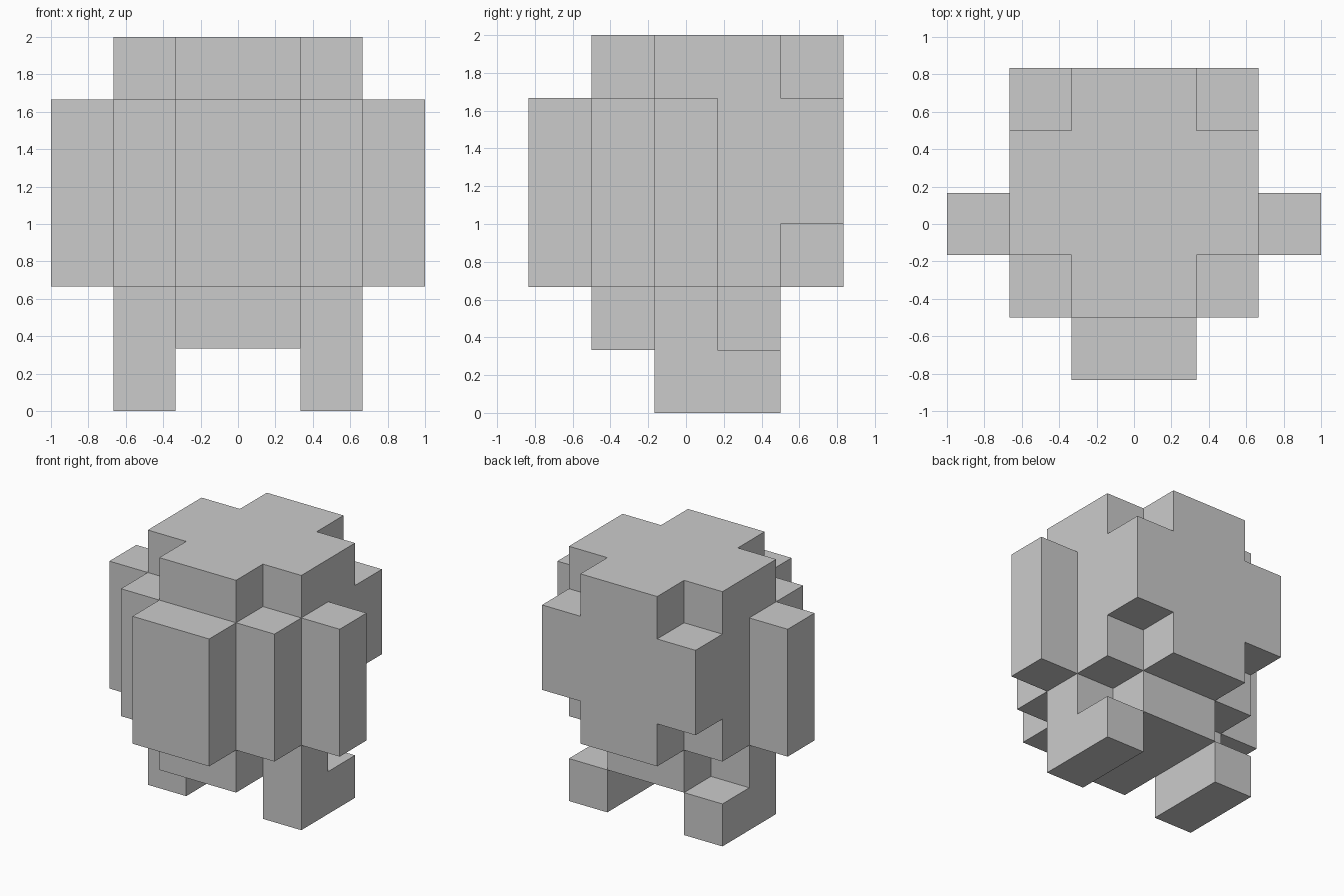
import bpy, bmesh
from itertools import product

if "Cube" in bpy.data.objects:
    bpy.data.objects.remove(bpy.data.objects["Cube"])

U = 1 / 3  # size of one block

# Parts as block ranges (x0, x1, y0, y1, z0, z1), centred on x = 0;
# x cells -3..3, y cells 0..5 (front to back), z cells 0..6
PARTS = {
    "body": [(-2, 2, 2, 4, 2, 6), (-1, 1, 1, 2, 2, 6)],
    "hips": [(-1, 1, 1, 4, 1, 2)],
    "front_plate": [(-1, 1, 0, 1, 2, 5)],
    "back_panel": [(-1, 1, 4, 5, 2, 6), (-2, 2, 4, 5, 3, 5)],
}
# Parts repeated on both sides
SIDES = {
    "front_corner": [(1, 2, 1, 2, 2, 5)],
    "arm": [(2, 3, 2, 3, 2, 5)],
    "leg": [(1, 2, 2, 4, 0, 1), (1, 2, 2, 3, 1, 2)],
}
for name, boxes in SIDES.items():
    PARTS["right_" + name] = boxes
    PARTS["left_" + name] = [(-b[1], -b[0]) + b[2:] for b in boxes]


def cells(boxes):
    return {c for b in boxes for c in product(range(b[0], b[1]), range(b[2], b[3]), range(b[4], b[5]))}


grey = bpy.data.materials.new("light grey")
grey.diffuse_color = (0.6, 0.6, 0.6, 1)
grey.use_nodes = True
grey.node_tree.nodes["Principled BSDF"].inputs["Base Color"].default_value = grey.diffuse_color
solid = set().union(*(cells(b) for b in PARTS.values()))


def build(name, boxes):
    """Make the outer skin of a part, leaving out faces buried in its neighbours."""
    bm = bmesh.new()
    for c in sorted(cells(boxes)):
        for axis, side in product(range(3), (0, 1)):
            n = list(c)
            n[axis] += 1 if side else -1
            if tuple(n) in solid:
                continue
            a, b = (axis + 1) % 3, (axis + 2) % 3
            quad = []
            for da, db in ((0, 0), (1, 0), (1, 1), (0, 1)):
                p = list(c)
                p[axis] += side
                p[a] += da
                p[b] += db
                quad.append(bm.verts.new((p[0] * U, (p[1] - 2.5) * U, p[2] * U)))
            bm.faces.new(quad if side else quad[::-1])
    bmesh.ops.remove_doubles(bm, verts=bm.verts[:], dist=0.001)
    bmesh.ops.dissolve_limit(bm, angle_limit=0.01, verts=bm.verts[:], edges=bm.edges[:])
    mesh = bpy.data.meshes.new(name)
    bm.to_mesh(mesh)
    bm.free()
    mesh.materials.append(grey)
    bpy.context.collection.objects.link(bpy.data.objects.new(name, mesh))


for name, boxes in PARTS.items():
    build(name, boxes)
